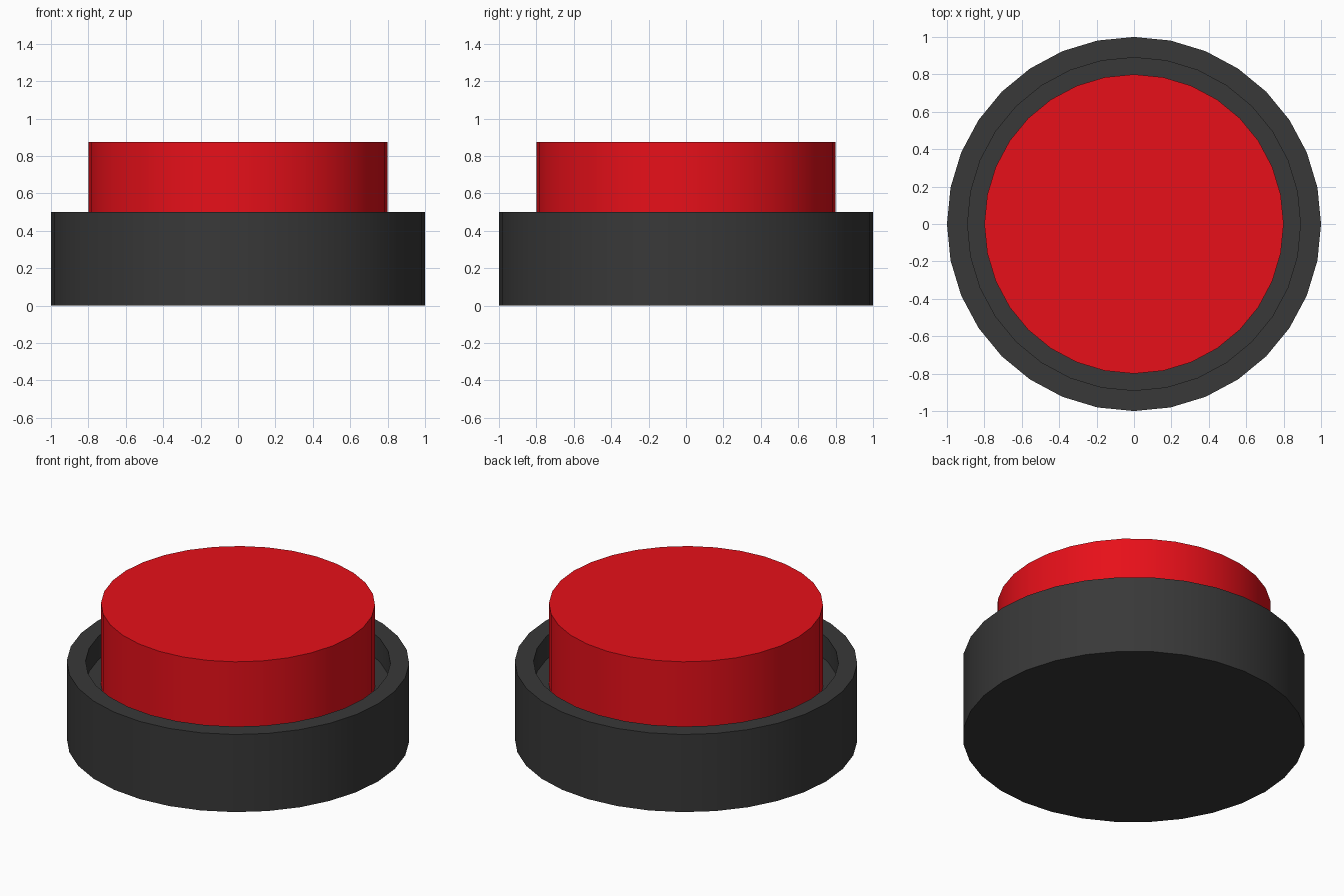
import bpy, bmesh
from math import radians, cos, sin, pi

if "Cube" in bpy.data.objects:
    bpy.data.objects.remove(bpy.data.objects["Cube"])

SIDES = 32

def turned(name, profile, color):
    """Revolve a (radius, z) profile into a closed solid with flat caps."""
    bm = bmesh.new()
    rings = [[bm.verts.new((r * cos(2 * pi * i / SIDES), r * sin(2 * pi * i / SIDES), z))
              for i in range(SIDES)] for r, z in profile]
    for a, b in zip(rings, rings[1:]):
        for i in range(SIDES):
            j = (i + 1) % SIDES
            bm.faces.new((a[i], a[j], b[j], b[i]))
    bm.faces.new(rings[0][::-1])
    bm.faces.new(rings[-1])
    mesh = bpy.data.meshes.new(name)
    bm.to_mesh(mesh)
    bm.free()
    obj = bpy.data.objects.new(name, mesh)
    bpy.context.collection.objects.link(obj)
    mat = bpy.data.materials.new(name + "_material")
    mat.diffuse_color = color
    mat.use_nodes = True
    mat.node_tree.nodes["Principled BSDF"].inputs["Base Color"].default_value = mat.diffuse_color
    mesh.materials.append(mat)
    # Smooth sides, crisp rims
    bpy.ops.object.select_all(action='DESELECT')
    obj.select_set(True)
    bpy.context.view_layer.objects.active = obj
    bpy.ops.object.shade_smooth_by_angle(angle=radians(30))
    return obj

FLOOR = 0.35

# Dark housing with a recessed floor
turned("housing", [(1, 0), (1, 0.5), (0.89, 0.5), (0.89, FLOOR)], (0.04, 0.04, 0.04, 1))

# Red push cap standing in the recess
turned("push_cap", [(0.8, FLOOR), (0.8, 0.875)], (0.8, 0.005, 0.01, 1))
